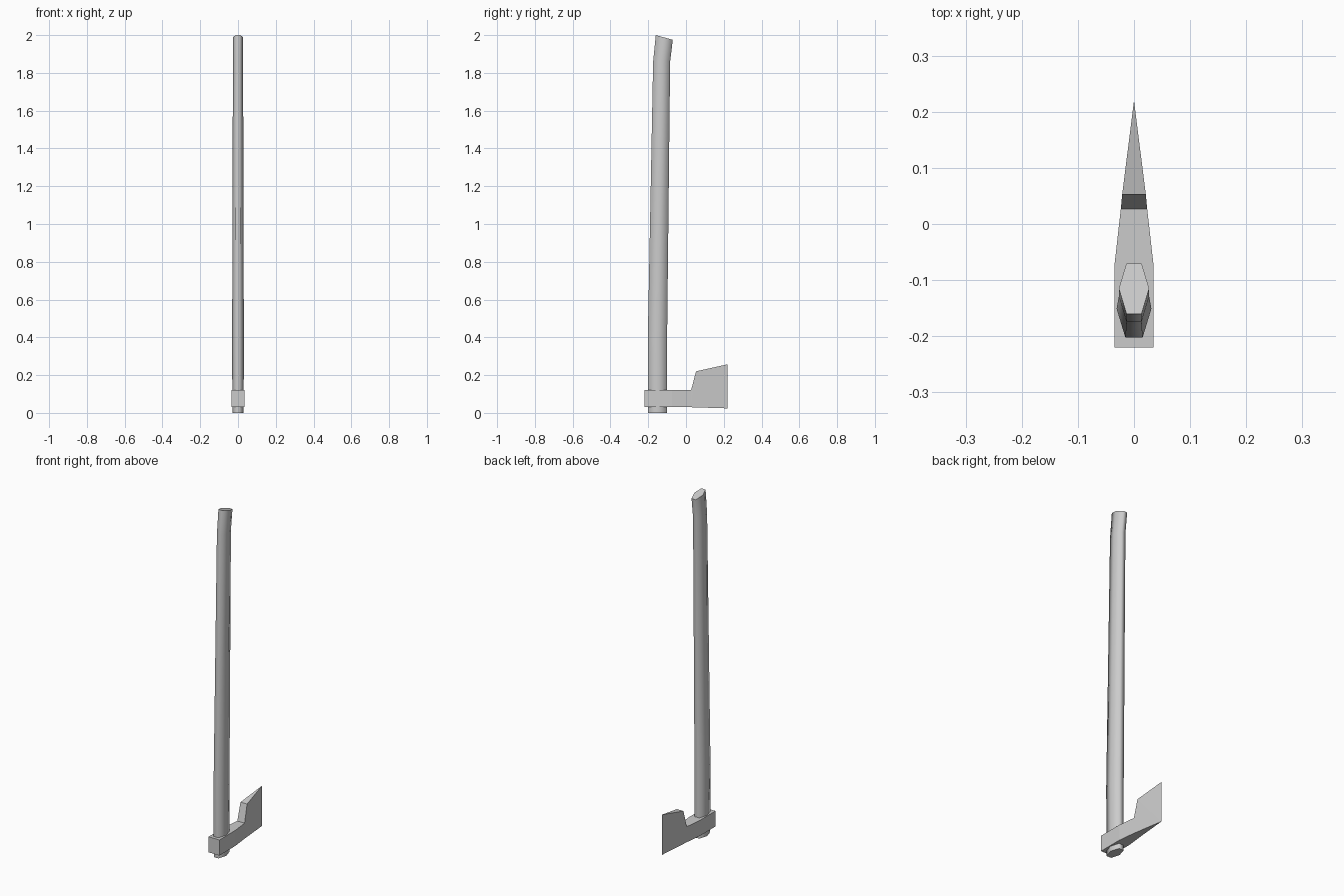
import bpy, bmesh, math
from mathutils import Vector

if "Cube" in bpy.data.objects:
    bpy.data.objects.remove(bpy.data.objects["Cube"])


def make_object(name, bm):
    bmesh.ops.recalc_face_normals(bm, faces=bm.faces)
    me = bpy.data.meshes.new(name)
    bm.to_mesh(me)
    bm.free()
    ob = bpy.data.objects.new(name, me)
    bpy.context.collection.objects.link(ob)
    return ob


# Handle: six-sided rings, each (back y, back z, front y, front z, half width)
rings = [(-0.20, 0.0, -0.10, 0.0, 0.030),
         (-0.202, 0.40, -0.10, 0.40, 0.031),
         (-0.174, 1.86, -0.084, 1.86, 0.027),
         (-0.160, 2.0, -0.070, 1.975, 0.027)]
bm = bmesh.new()
loops = []
for y0, z0, y1, z1, w in rings:
    a, b = Vector((0, y0, z0)), Vector((0, y1, z1))
    section = [(-0.5, 0), (0.5, 0), (1, 0.5), (0.5, 1), (-0.5, 1), (-1, 0.5)]
    loops.append([bm.verts.new(a.lerp(b, t) + Vector((s * w, 0, 0)))
                  for s, t in section])
for lo, hi in zip(loops, loops[1:]):
    for i in range(6):
        j = (i + 1) % 6
        bm.faces.new((lo[i], lo[j], hi[j], hi[i]))
bm.faces.new(loops[0])
bm.faces.new(loops[-1])
handle = make_object("handle", bm)
bpy.context.view_layer.objects.active = handle
handle.select_set(True)
bpy.ops.object.shade_smooth_by_angle(angle=math.radians(75))

# Axe head: side profile (half width, y, z), mirrored in x, meeting at the edge
pts = [(0.035, -0.22, 0.03), (0.035, -0.22, 0.12), (0.035, -0.075, 0.12),
       (0.035, -0.075, 0.03), (0.0235, 0.027, 0.12), (0.0235, 0.027, 0.03),
       (0.021, 0.053, 0.22), (0, 0.22, 0.257), (0, 0.22, 0.024)]
sides = [(0, 3, 2, 1), (3, 5, 4, 2), (5, 6, 4), (5, 8, 6), (8, 7, 6)]
rim = [8, 5, 3, 0, 1, 2, 4, 6, 7]
bm = bmesh.new()
right = [bm.verts.new(p) for p in pts]
left = [r if p[0] == 0 else bm.verts.new((-p[0], p[1], p[2]))
        for r, p in zip(right, pts)]
for f in sides:
    for verts in (right, left):
        bm.faces.new([verts[i] for i in f])
for i, j in zip(rim, rim[1:]):
    quad = (right[i], right[j], left[j], left[i])
    bm.faces.new(list(dict.fromkeys(quad)))
make_object("axe_head", bm)
